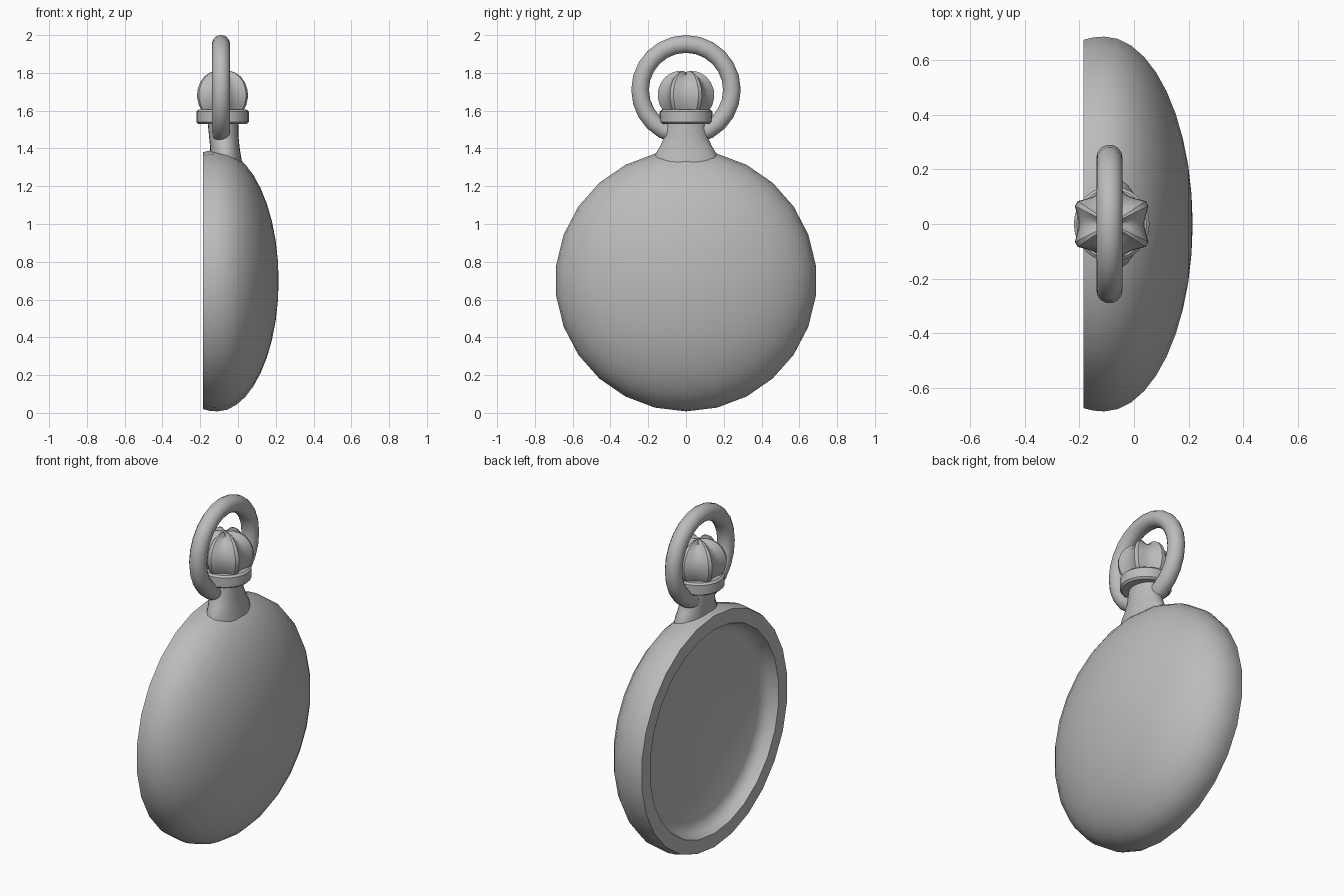
import bpy
import bmesh
from math import sin, cos, pi, radians, sqrt

cube = bpy.data.objects.get("Cube")
if cube:
    bpy.data.objects.remove(cube)

GREY = (0.5, 0.5, 0.5, 1)
metal = bpy.data.materials.new("grey metal")
metal.use_nodes = True
metal.diffuse_color = GREY
metal.node_tree.nodes["Principled BSDF"].inputs["Base Color"].default_value = GREY


def loft(name, rings, sharp=35, close=False):
    """Skin a list of equal rings, capping the ends unless it closes on itself."""
    bm = bmesh.new()
    loops = [[bm.verts.new(p) for p in ring] for ring in rings]
    pairs = list(zip(loops, loops[1:]))
    if close:
        pairs.append((loops[-1], loops[0]))
    for a, b in pairs:
        n = len(a)
        for i in range(n):
            j = (i + 1) % n
            bm.faces.new((a[i], a[j], b[j], b[i]))
    if not close:
        bm.faces.new(loops[0])
        bm.faces.new(loops[-1])
    bmesh.ops.remove_doubles(bm, verts=bm.verts[:], dist=0.0005)
    bmesh.ops.recalc_face_normals(bm, faces=bm.faces[:])
    mesh = bpy.data.meshes.new(name)
    bm.to_mesh(mesh)
    bm.free()
    mesh.materials.append(metal)
    mesh.shade_smooth()
    mesh.set_sharp_from_angle(angle=radians(sharp))
    obj = bpy.data.objects.new(name, mesh)
    bpy.context.collection.objects.link(obj)
    return obj


def ellipse(cx, z, rx, ry, n=24):
    return [(cx + rx * cos(2 * pi * i / n), ry * sin(2 * pi * i / n), z)
            for i in range(n)]


def wheel(x, r, cz, n):
    return [(x, r * sin(2 * pi * i / n), cz - r * cos(2 * pi * i / n))
            for i in range(n)]


# Watch case: recessed face, rounded rim and elliptical dome
BULGE, RADIUS, DOME = -0.11, 0.692, 0.325
profile = [(-0.105, 0.53), (-0.12, 0.565), (-0.145, 0.585), (-0.185, 0.60),
           (-0.185, 0.68), (-0.15, 0.689)]
for k in range(11):
    t = k / 10 * pi / 2
    profile.append((BULGE + DOME * sin(t), max(RADIUS * cos(t), 0.0001)))
bm_rings = [wheel(x, r, 0.70, 26) for x, r in profile]
# close the pole on one shared point
bm_rings[-1] = wheel(profile[-1][0], 0.004, 0.70, 26)
loft("case", bm_rings)

# Flared neck, wider across the case than through it
neck = [(1.32, -0.062, 0.085, 0.168), (1.37, -0.066, 0.08, 0.162),
        (1.41, -0.07, 0.078, 0.138), (1.46, -0.075, 0.078, 0.115),
        (1.54, -0.08, 0.081, 0.10)]
loft("neck", [ellipse(cx, z, rx, ry) for z, cx, rx, ry in neck])

# Collar under the winding crown
KNOB_X = -0.082
collar = [(1.53, 0.128), (1.54, 0.139), (1.595, 0.139), (1.605, 0.128)]
loft("collar", [ellipse(KNOB_X, z, r, r) for z, r in collar], 30)

# Winding crown: six narrow ridges with hollow flutes between them
ridge = [(1.60, 0.122), (1.63, 0.14), (1.67, 0.15), (1.71, 0.148),
         (1.75, 0.132), (1.78, 0.108), (1.80, 0.078), (1.81, 0.045),
         (1.807, 0.012)]
flute = [(-4, 0), (4, 0), (14, 0.6), (24, 0.95), (36, 0.95), (46, 0.6)]
rings = []
for z, r in ridge:
    ring = []
    for k in range(6):
        for offset, depth in flute:
            a = radians(30 + 60 * k + offset)
            rr = r * (1 - 0.2 * depth)
            drop = 0.02 * depth * max(0, (z - 1.70) / 0.11) * min(1, r / 0.04)
            ring.append((KNOB_X + rr * cos(a), rr * sin(a), z - drop))
    rings.append(ring)
loft("winding_crown", rings, 30)

# Hanging ring through the neck
MAJOR, MINOR = 0.243, 0.048
tube = [wheel(-0.09 + MINOR * cos(t), MAJOR + MINOR * sin(t), 1.71, 24)
        for t in [2 * pi * i / 14 for i in range(14)]]
loft("hanging_ring", tube, 40, close=True)
